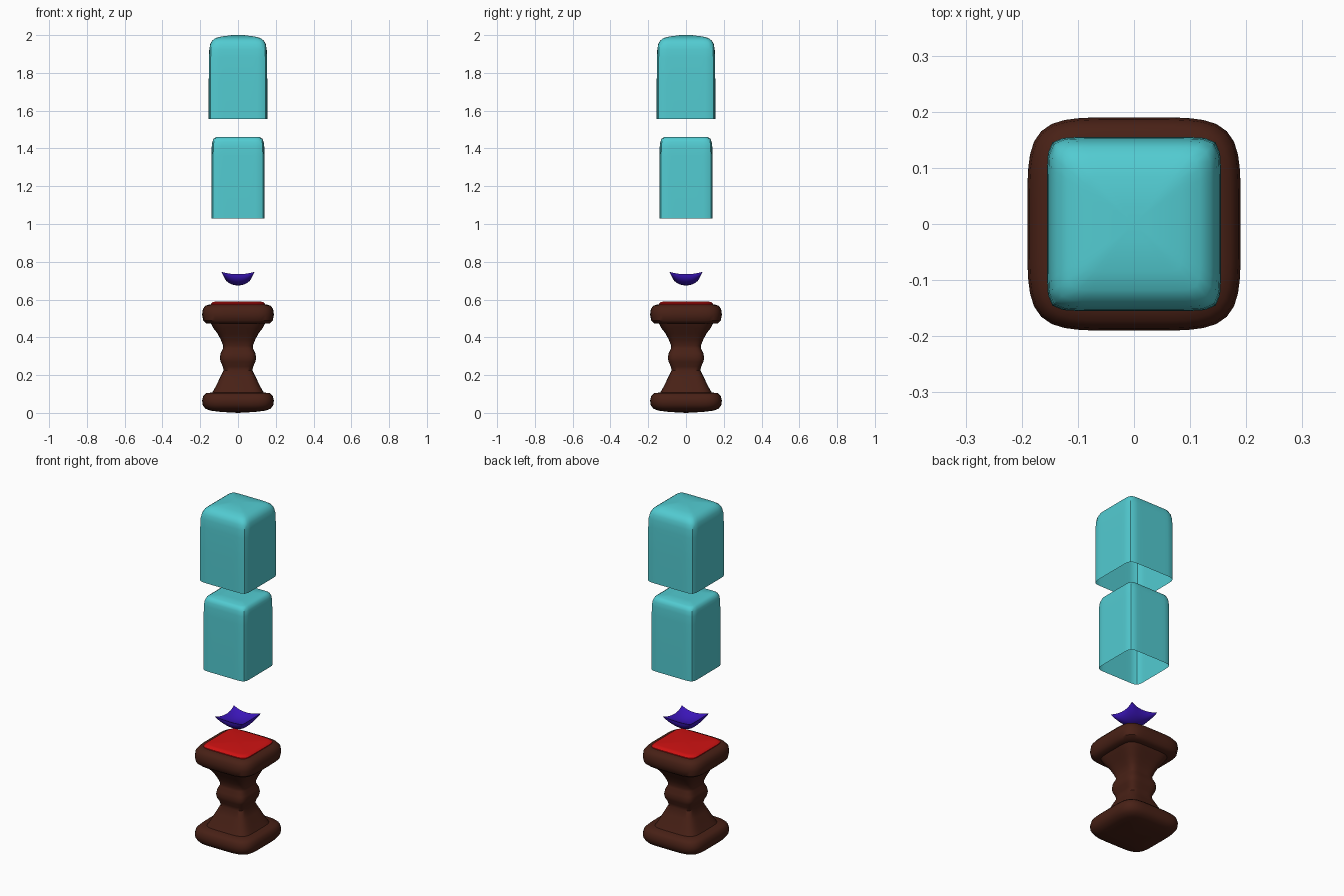
import bpy, bmesh, math

if "Cube" in bpy.data.objects:
    bpy.data.objects.remove(bpy.data.objects["Cube"])


def material(name, color):
    m = bpy.data.materials.new(name)
    m.diffuse_color = (*color, 1)
    m.use_nodes = True
    m.node_tree.nodes["Principled BSDF"].inputs["Base Color"].default_value = m.diffuse_color
    return m


def finish(name, bm, mat, angle=40, recalc=True):
    if recalc:
        bmesh.ops.recalc_face_normals(bm, faces=bm.faces)
    me = bpy.data.meshes.new(name)
    bm.to_mesh(me)
    bm.free()
    ob = bpy.data.objects.new(name, me)
    bpy.context.collection.objects.link(ob)
    me.materials.append(mat)
    bpy.ops.object.select_all(action='DESELECT')
    ob.select_set(True)
    bpy.context.view_layer.objects.active = ob
    bpy.ops.object.shade_smooth_by_angle(angle=math.radians(angle))
    return ob


def squircle_loft(name, profile, mat, n=5, count=64, bottom=None, top=None, angle=40):
    """Stack rounded-square rings (half width, z); optional apex points close the ends."""
    bm = bmesh.new()
    rings = []
    for r, z in profile:
        ring = []
        for i in range(count):
            a = 2 * math.pi * i / count
            c, s = math.cos(a), math.sin(a)
            k = r * (abs(c) ** n + abs(s) ** n) ** (-1 / n)
            ring.append(bm.verts.new((k * c, k * s, z)))
        rings.append(ring)
    for lo, hi in zip(rings, rings[1:]):
        for i in range(count):
            j = (i + 1) % count
            bm.faces.new((lo[i], lo[j], hi[j], hi[i]))
    if bottom is not None:
        p = bm.verts.new((0, 0, bottom))
        for i in range(count):
            bm.faces.new((p, rings[0][(i + 1) % count], rings[0][i]))
    if top is not None:
        p = bm.verts.new((0, 0, top))
        for i in range(count):
            bm.faces.new((p, rings[-1][i], rings[-1][(i + 1) % count]))
    return finish(name, bm, mat, angle, recalc=False)


wood = material("dark_wood", (0.065, 0.015, 0.008))
red = material("red_cloth", (0.62, 0.006, 0.006))
purple = material("purple_cloth", (0.045, 0.008, 0.5))
glass = material("cyan_glass", (0.085, 0.6, 0.64))

# Turned square pedestal: foot, waist with bulge, thick table top
squircle_loft("pedestal", [
    (0.09, 0.005), (0.145, 0.012), (0.173, 0.022), (0.187, 0.042), (0.19, 0.065),
    (0.184, 0.09), (0.17, 0.104), (0.136, 0.108), (0.118, 0.14), (0.096, 0.185),
    (0.076, 0.225), (0.08, 0.245), (0.092, 0.27), (0.096, 0.29), (0.092, 0.315),
    (0.08, 0.34), (0.078, 0.355), (0.09, 0.385), (0.108, 0.42), (0.13, 0.448),
    (0.143, 0.472), (0.168, 0.474), (0.184, 0.488), (0.19, 0.52), (0.186, 0.55),
    (0.172, 0.568), (0.15, 0.574)], wood, n=5, bottom=0.0, top=0.574)

# Red pad on the table top
squircle_loft("red_pad", [(0.145, 0.565), (0.144, 0.578), (0.136, 0.586), (0.12, 0.589)],
              red, n=8, top=0.589)

# Cushion: pillow with pointed raised corners and a dip in the middle
bm = bmesh.new()
N = 20
grids = []
for side in (0, 1):
    g = []
    for i in range(N + 1):
        row = []
        for j in range(N + 1):
            u = math.sin(math.pi / 2 * (2 * i / N - 1))
            v = math.sin(math.pi / 2 * (2 * j / N - 1))
            e = max(0, (1 - u * u) * (1 - v * v))
            z = 0.734 + 0.013 * u * u * v * v
            z += -0.02 * e if side else -0.059 * e ** 0.45
            row.append(bm.verts.new((0.088 * u * (1 - 0.15 * (1 - v * v)),
                                     0.088 * v * (1 - 0.15 * (1 - u * u)), z)))
        g.append(row)
    for i in range(N):
        for j in range(N):
            bm.faces.new((g[i][j], g[i + 1][j], g[i + 1][j + 1], g[i][j + 1]))
bmesh.ops.remove_doubles(bm, verts=bm.verts, dist=1e-5)
finish("cushion", bm, purple, 80)

# Inner and outer glass covers, open underneath
squircle_loft("lower_glass_cover", [
    (0.141, 1.03), (0.141, 1.2), (0.14, 1.36), (0.139, 1.41), (0.136, 1.435),
    (0.129, 1.452), (0.115, 1.46), (0.06, 1.461)], glass, n=11, top=1.461)
squircle_loft("upper_glass_cover", [
    (0.155, 1.555), (0.155, 1.75), (0.154, 1.88), (0.152, 1.925), (0.147, 1.952),
    (0.137, 1.971), (0.118, 1.985), (0.085, 1.993), (0.03, 2.0)], glass, n=11, top=1.998)
